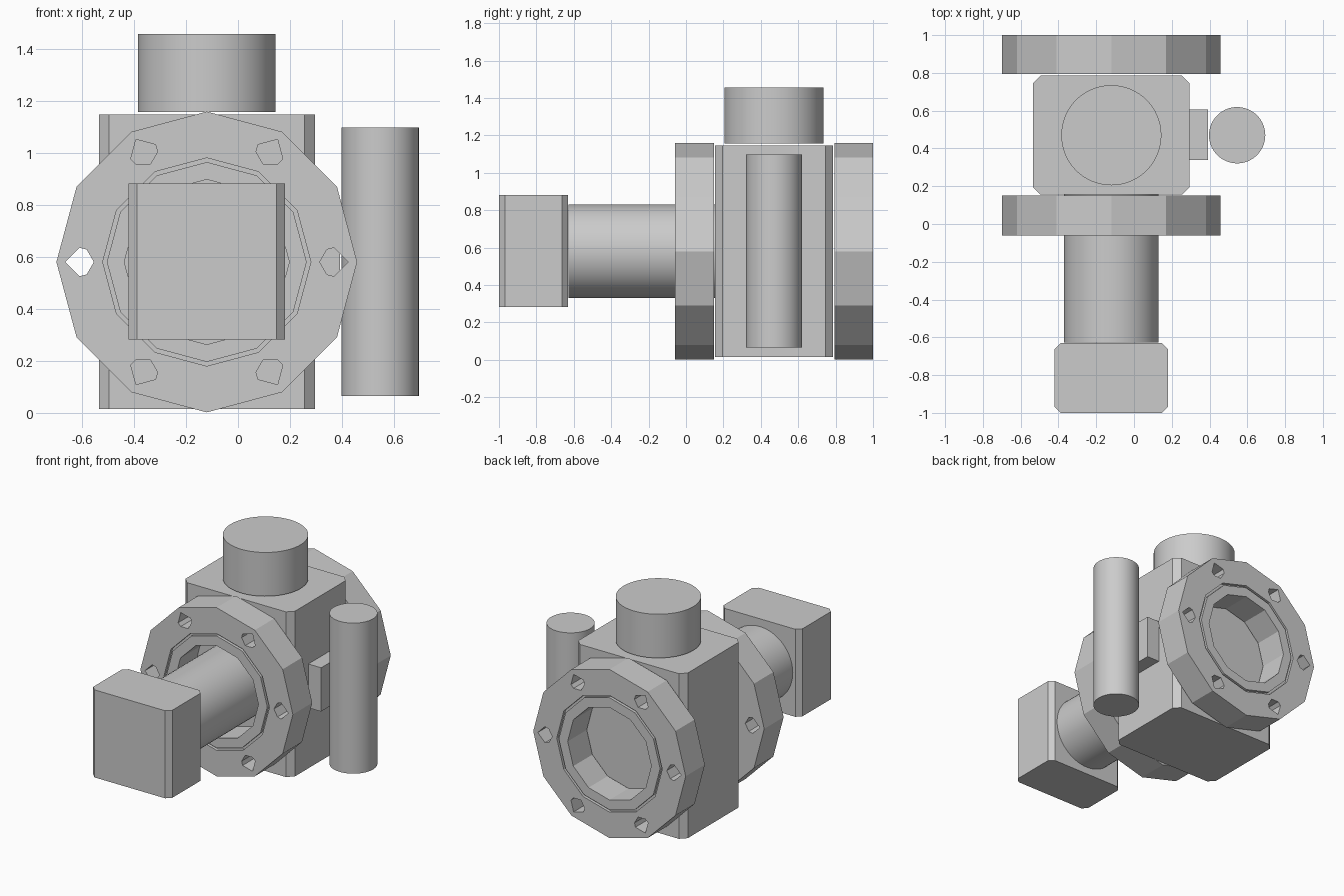
import bpy
import math
from math import radians, cos, sin

if "Cube" in bpy.data.objects:
    bpy.data.objects.remove(bpy.data.objects["Cube"], do_unlink=True)

# Single cast metal colour
metal = bpy.data.materials.new("grey_metal")
metal.use_nodes = True
GREY = (0.6, 0.6, 0.6, 1)
metal.diffuse_color = GREY
metal.node_tree.nodes["Principled BSDF"].inputs["Base Color"].default_value = GREY

AXIS_X, AXIS_Z, BODY_Y = -0.12, 0.58, 0.47


def block(name, lo, hi, chamfer=0):
    """Box between two corners, with optionally chamfered vertical edges."""
    centre = [(a + b) / 2 for a, b in zip(lo, hi)]
    bpy.ops.mesh.primitive_cube_add(size=1, location=centre)
    ob = bpy.context.object
    ob.name = name
    ob.scale = [b - a for a, b in zip(lo, hi)]
    bpy.ops.object.transform_apply(location=False, rotation=False, scale=True)
    ob.data.materials.append(metal)
    if chamfer:
        weight = ob.data.attributes.new("bevel_weight_edge", "FLOAT", "EDGE")
        for e in ob.data.edges:
            a, b = (ob.data.vertices[i].co for i in e.vertices)
            weight.data[e.index].value = float(abs(a.z - b.z) > 0.01)
        bevel = ob.modifiers.new("chamfer", "BEVEL")
        bevel.limit_method = "WEIGHT"
        bevel.width = chamfer
        bevel.segments = 1
        bpy.ops.object.modifier_apply(modifier=bevel.name)
    return ob


def rod(name, radius, depth, location, rotation=(0, 0, 0)):
    """Smooth solid cylinder."""
    bpy.ops.mesh.primitive_cylinder_add(vertices=64, radius=radius, depth=depth,
                                        location=location, rotation=rotation)
    ob = bpy.context.object
    ob.name = name
    ob.data.materials.append(metal)
    bpy.ops.object.shade_smooth_by_angle(angle=radians(30))
    return ob


def ring(radius):
    """Twelve-sided loop."""
    return [(radius * cos(radians(a)), radius * sin(radians(a)))
            for a in range(0, 360, 30)]


def bolt_hole(turn):
    """Six-cornered hole whose point faces outward."""
    cx, cy = 0.489 * cos(turn), 0.489 * sin(turn)
    return [(cx + 0.055 * cos(turn + radians(a)), cy + 0.055 * sin(turn + radians(a)))
            for a in (0, 90, 120, 180, 240, 270)]


def plate(name, loops, y0, y1):
    """Flat plate with holes, extruded along y."""
    curve = bpy.data.curves.new(name, "CURVE")
    curve.dimensions = "2D"
    curve.fill_mode = "BOTH"
    curve.extrude = (y1 - y0) / 2
    for loop in loops:
        spline = curve.splines.new("POLY")
        spline.points.add(len(loop) - 1)
        for point, (x, y) in zip(spline.points, loop):
            point.co = (x, y, 0, 1)
        spline.use_cyclic_u = True
        spline.use_smooth = False
    curve.materials.append(metal)
    ob = bpy.data.objects.new(name, curve)
    bpy.context.collection.objects.link(ob)
    ob.location = (AXIS_X, (y0 + y1) / 2, AXIS_Z)
    ob.rotation_euler = (radians(90), 0, 0)
    bpy.ops.object.select_all(action="DESELECT")
    ob.select_set(True)
    bpy.context.view_layer.objects.active = ob
    bpy.ops.object.convert(target="MESH")
    bpy.ops.object.shade_flat()


# Main body
block("valve_body", (-0.535, 0.155, 0.015), (0.295, 0.785, 1.147), 0.04)

# Flanges: drilled plate plus a grooved outer face
drilled = [ring(0.578), ring(0.317)] + [bolt_hole(radians(a)) for a in range(0, 360, 60)]
grooved = drilled + [ring(0.4), ring(0.384)]
GROOVE = 0.02
plate("front_flange_face", grooved, -0.06, -0.06 + GROOVE)
plate("front_flange", drilled, -0.06 + GROOVE, 0.15)
plate("back_flange", drilled, 0.793, 1 - GROOVE)
plate("back_flange_face", grooved, 1 - GROOVE, 1)

# Front shaft and its end block
rod("front_shaft", 0.25, 0.785, (AXIS_X, -0.235, AXIS_Z), (radians(90), 0, 0))
block("end_block", (-0.42, -1, 0.282), (0.18, -0.63, 0.882), 0.032)

# Top cap
rod("top_cap", 0.265, 0.3, (AXIS_X, BODY_Y, 1.307))

# Side bracket and upright cylinder
block("side_bracket", (0.295, 0.34, 0.43), (0.392, 0.605, 0.73))
rod("side_cylinder", 0.149, 1.032, (0.546, BODY_Y, 0.581))
